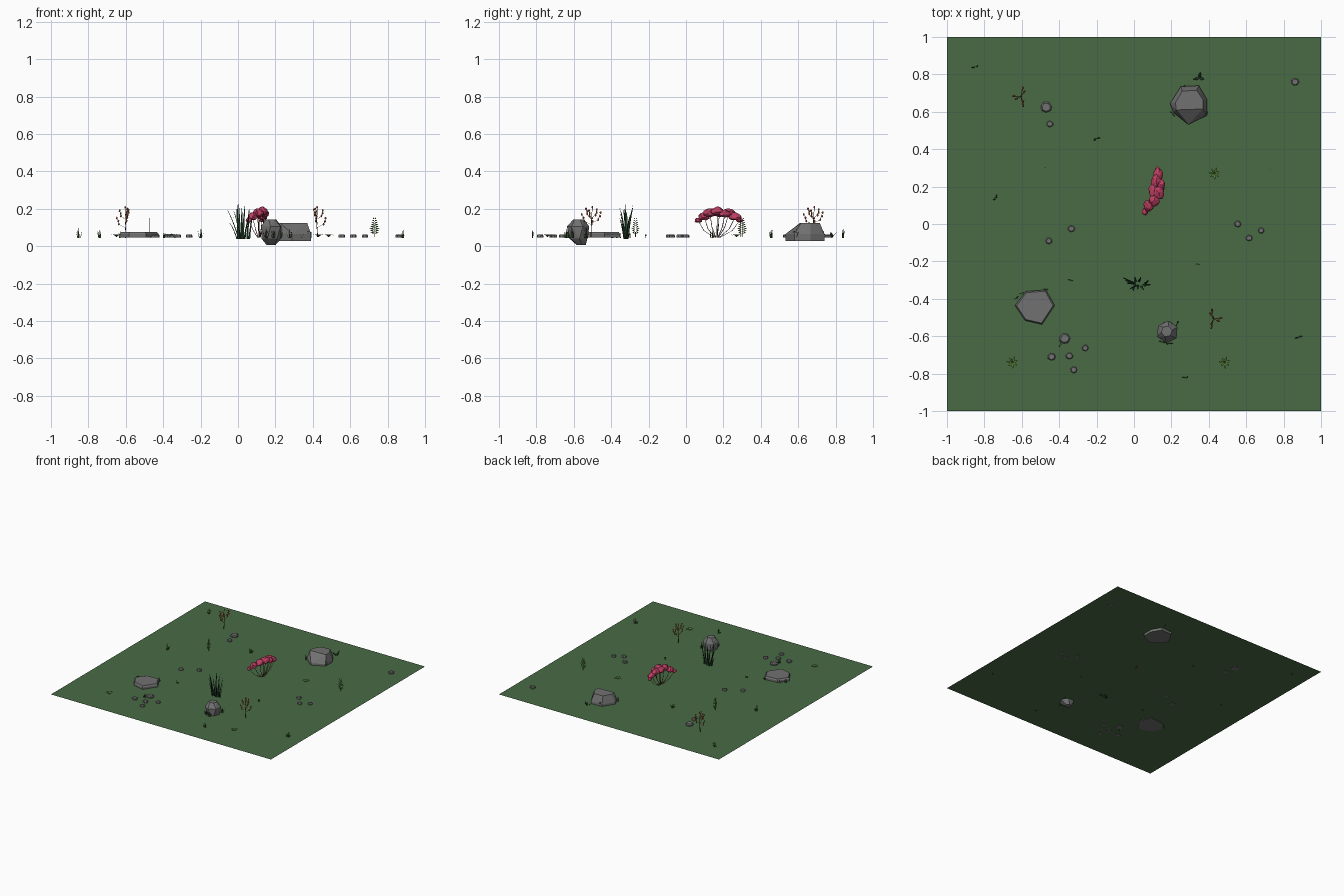
import bpy, bmesh, math, random
from mathutils import Vector as V

if "Cube" in bpy.data.objects:
    bpy.data.objects.remove(bpy.data.objects["Cube"])
random.seed(4)
G = 0.049  # ground level


def mat(name, r, g, b):
    m = bpy.data.materials.new(name)
    m.diffuse_color = (r, g, b, 1)
    m.use_nodes = True
    m.node_tree.nodes["Principled BSDF"].inputs["Base Color"].default_value = m.diffuse_color
    return m


GROUND = mat("meadow green", .065, .145, .058)
STONE = mat("stone grey", .165, .165, .165)
PINK = mat("blossom pink", .52, .05, .125)
BARK = mat("red brown bark", .10, .035, .022)
REED = mat("dark reed green", .014, .045, .02)
GRASS = mat("grass green", .04, .095, .02)
FERN = mat("fern green", .085, .19, .035)
ORANGE = mat("bud orange", .5, .13, .04)


def finish(name, bm, m):
    me = bpy.data.meshes.new(name)
    bm.to_mesh(me)
    bm.free()
    me.materials.append(m)
    ob = bpy.data.objects.new(name, me)
    bpy.context.collection.objects.link(ob)
    return ob


def hull(bm, pts):
    vs = [bm.verts.new(p) for p in pts]
    r = bmesh.ops.convex_hull(bm, input=vs)
    junk = [v for v in r["geom_interior"] + r["geom_unused"] if isinstance(v, bmesh.types.BMVert)]
    bmesh.ops.delete(bm, geom=junk, context='VERTS')


def blade(bm, base, tip, w, bend=0.0, seg=4, leafy=False):
    """Tapering flat blade from base to tip, bulging upward by bend."""
    a, b = V(base), V(tip)
    d = b - a
    side = V((-d.y, d.x, 0))
    side = side.normalized() if side.length > 1e-5 else V((1, 0, 0))
    prev = None
    for i in range(seg):
        t = i / seg
        p = a + d * t + V((0, 0, bend * 4 * t * (1 - t)))
        k = (.35 + 2 * t if t < .35 else 1.4 * (1 - t) + .15) if leafy else (1 - .7 * t)
        pair = (bm.verts.new(p - side * w * k / 2), bm.verts.new(p + side * w * k / 2))
        if prev:
            bm.faces.new((prev[0], prev[1], pair[1], pair[0]))
        prev = pair
    bm.faces.new((prev[0], prev[1], bm.verts.new(b)))


def twig(bm, pts, r0, r1):
    """Three-sided tapering stem through points."""
    rings = []
    for i, p in enumerate(pts):
        r = r0 + (r1 - r0) * i / (len(pts) - 1)
        rings.append([bm.verts.new(V(p) + V((math.cos(a), math.sin(a), 0)) * r) for a in (0, 2.094, 4.189)])
    for A, B in zip(rings, rings[1:]):
        for j in range(3):
            bm.faces.new((A[j], A[(j + 1) % 3], B[(j + 1) % 3], B[j]))


# ground sheet
bm = bmesh.new()
bm.faces.new([bm.verts.new((x, y, G)) for x, y in ((-1, -1), (1, -1), (1, 1), (-1, 1))])
finish("ground", bm, GROUND)

# large boulder, sloped on its front side
bm = bmesh.new()
out = [(.193, .644), (.25, .735), (.347, .74), (.39, .666), (.39, .58), (.29, .532), (.21, .596)]
hull(bm, [(x, y, z) for x, y in out for z in (.028, .065)] +
     [(x, y, .124) for x, y in ((.225, .61), (.37, .615), (.368, .665), (.335, .715), (.258, .71), (.222, .65))])
finish("large_boulder", bm, STONE)

# flat slab rock
bm = bmesh.new()
out = [(-.636, -.436), (-.578, -.36), (-.47, -.352), (-.424, -.436), (-.492, -.537), (-.583, -.516)]
c = V((-.53, -.445))
hull(bm, [(x, y, z) for x, y in out for z in (.046, .064)] +
     [(c.x + (x - c.x) * .92, c.y + (y - c.y) * .92, .075) for x, y in out])
finish("flat_slab", bm, STONE)

# upright faceted boulder, passing through the ground
bm = bmesh.new()
rings = ((.006, .025, .3, .177, -.560), (.04, .052, .1, .178, -.575),
         (.105, .06, .45, .178, -.577), (.143, .03, .2, .175, -.574))
hull(bm, [(cx + r * math.cos(o + k * math.tau / 6), cy + r * math.sin(o + k * math.tau / 6), z)
          for z, r, o, cx, cy in rings for k in range(6)])
finish("upright_boulder", bm, STONE)

# pebbles
bm = bmesh.new()
for x, y, r in ((-.47, .625, .033), (-.45, .535, .019), (.86, .76, .022), (.555, 0, .02), (.615, -.075, .018),
                (.68, -.035, .018), (-.335, -.025, .02), (-.455, -.09, .019), (-.37, -.612, .032),
                (-.345, -.705, .02), (-.44, -.71, .022), (-.26, -.663, .019), (-.322, -.78, .02)):
    o = random.random()
    dirs = [(x + r * random.uniform(.85, 1.1) * math.cos(o + k * math.tau / 7),
             y + r * .9 * math.sin(o + k * math.tau / 7)) for k in range(7)]
    hull(bm, [(px, py, z) for px, py in dirs for z in (G - .003, G + .008)] +
         [(x + (px - x) * .75, y + (py - y) * .75, G + .01 + r * .2) for px, py in dirs])
finish("pebbles", bm, STONE)

# blossom bush: leaning clumps on fanning stems
clumps = ((.058, .066, .135, .022), (.078, .098, .153, .034), (.108, .128, .172, .038), (.133, .168, .182, .038),
          (.104, .178, .172, .036), (.143, .208, .17, .033), (.118, .228, .172, .036), (.13, .262, .154, .034),
          (.128, .287, .137, .02))
bm, st = bmesh.new(), bmesh.new()
for x, y, z, r in clumps:
    geo = bmesh.ops.create_icosphere(bm, subdivisions=2, radius=1)["verts"]
    for v in geo:
        k = random.uniform(.85, 1.12) * r
        q = v.co * k
        v.co = V((x + q.x * .75, y + q.y, z + (q.z * .8 if q.z > 0 else q.z * .45)))
    b = V((.113 + (x - .11) * .15, .165 + (y - .17) * .12, G - .004))
    twig(st, [b, b.lerp(V((x, y, z)), .5) + V((0, (y - .17) * .12, -.008)), (x, y, z)], .0028, .0015)
finish("bush_blossom", bm, PINK)
finish("bush_stems", st, BARK)

# reed clump
bm = bmesh.new()
for bx, by, tx, ty, z in ((.005, -.32, -.062, -.285, .205), (.01, -.315, -.04, -.318, .19), (.015, -.325, -.025, -.35, .195),
                          (.0, -.33, -.005, -.36, .228), (.01, -.31, .004, -.28, .225), (.022, -.325, .02, -.352, .205),
                          (.025, -.31, .038, -.283, .225), (.05, -.32, .06, -.335, .205), (.055, -.325, .092, -.325, .225),
                          (.06, -.32, .078, -.30, .165), (.035, -.33, .055, -.355, .15), (-.005, -.32, -.05, -.30, .13)):
    blade(bm, (bx, by, G - .012), (tx, ty, z), .013, .012, 5)
finish("reeds", bm, REED)

# budding shrubs: stem, side branches, buds
st, bd = bmesh.new(), bmesh.new()
for x, y, s in ((-.605, .68, -1), (.425, -.507, 1)):
    twig(st, [(x, y, G), (x - .004 * s, y, .11), (x - .002 * s, y + .006, .21)], .003, .0012)
    tips = [V((x - .002 * s, y + .006, .208))]
    for z, dx, dy, h in ((.10, .043, .004, .05), (.115, -.012, -.05, .055), (.12, -.01, .05, .06),
                         (.145, .028, -.012, .045), (.15, -.02, .03, .045), (.155, -.012, -.028, .045)):
        a = V((x, y, z))
        e = a + V((dx * s, dy, h))
        m = a + V((dx * s * .75, dy * .75, h * .35))
        twig(st, [a, m, e], .002, .001)
        tips += [e, m, (m + e) / 2 + V((.003, .003, 0))]
    for p in tips:
        g = bmesh.ops.create_icosphere(bd, subdivisions=1, radius=.0055)["verts"]
        for v in g:
            v.co = V((v.co.x, v.co.y, v.co.z * 1.4)) + p
finish("shrub_stems", st, BARK)
finish("shrub_buds", bd, ORANGE)

# low leaf rosettes
bm = bmesh.new()
for x, y in ((.43, .27), (-.65, -.74), (.485, -.74)):
    for k in range(7):
        a = k * math.tau / 7 + .3
        L = .035 if k % 2 else .03
        blade(bm, (x, y, G), (x + L * math.cos(a), y + L * math.sin(a), G + .009), .014, .008, 4, True)
finish("leaf_rosettes", bm, FERN)

# upright ferns: flat frond with paired leaflets
bm = bmesh.new()
for x, y, ang in ((.73, .29, .05), (-.475, .30, 1.5), (.73, -.27, -.9)):
    u = V((math.cos(ang), math.sin(ang), 0))
    b = V((x, y, G))
    twig(bm, [b, b + V((0, 0, .102))], .0018, .0008)
    for i in range(8):
        z = .018 + i * .011
        L = .028 * (1 - abs(i - 2) * .12)
        for sgn in (-1, 1):
            p = b + V((0, 0, z))
            e = p + u * L * sgn + V((0, 0, .008))
            w = V((0, 0, .0035))
            bm.faces.new([bm.verts.new(q) for q in (p, p.lerp(e, .5) - w, e, p.lerp(e, .5) + w)])
finish("upright_ferns", bm, FERN)

# grass tufts, in the open and against the rocks
bm = bmesh.new()
tufts = ((-.85, .84, .05, .2), (-.2, .455, .048, .5), (-.74, .14, .05, 1), (-.34, -.3, .028, 0), (.34, -.215, .022, 0),
         (.88, -.605, .048, .5), (.275, -.82, .045, 0), (.205, .59, .045, 2.3), (.385, .585, .045, 1), (.265, .735, .035, .5),
         (-.63, -.395, .035, .8), (-.6, -.37, .03, .6), (-.47, -.35, .03, .1), (.15, -.63, .05, 2.8), (.19, -.64, .045, .2),
         (.23, -.535, .05, 1.2), (-.395, -.645, .035, 1))
for x, y, h, a in tufts:
    s = h / .05
    for k in range(5):
        t = (k - 2) / 2 * .02 * s
        j = random.uniform(-.005, .005)
        px, py = x + t * .4 * math.cos(a), y + t * .4 * math.sin(a)
        blade(bm, (px, py, G - .006), (x + t * math.cos(a) + j, y + t * math.sin(a) - j,
                                       G + h * (1 - abs(k - 2) * .16)), .007 * s, .003, 3)
finish("grass_tufts", bm, GRASS)

# dark broad-leaved sprout behind the large boulder
bm = bmesh.new()
for dx, dy, z in ((.008, .035, .08), (-.035, -.008, .07), (.03, -.006, .075)):
    blade(bm, (.348, .78, G - .005), (.348 + dx, .78 + dy, z), .016, .004, 5, True)
finish("broad_leaf_sprout", bm, REED)
